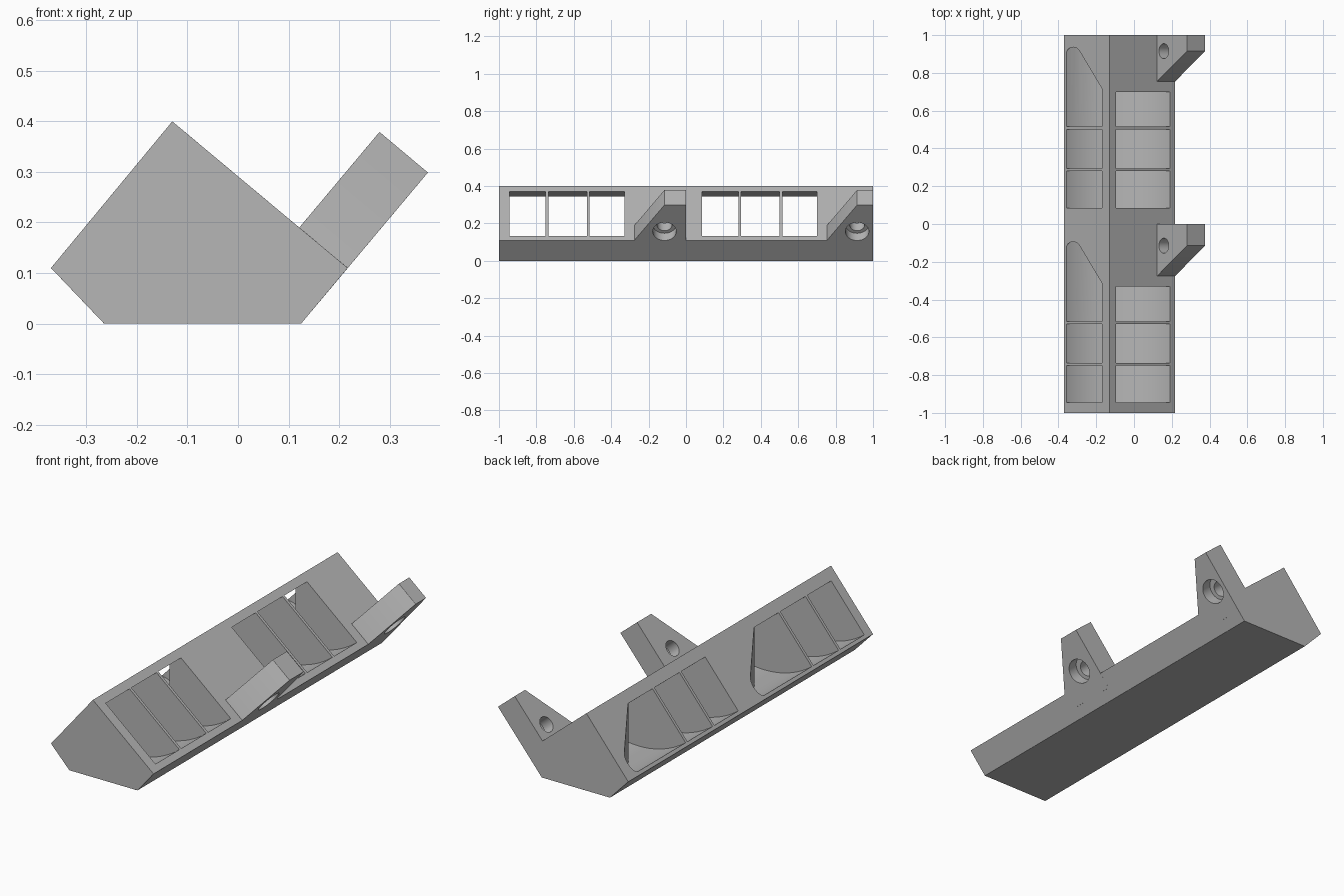
import bpy, bmesh, math
from mathutils import Vector, Matrix

if "Cube" in bpy.data.objects:
    bpy.data.objects.remove(bpy.data.objects["Cube"])

grey = bpy.data.materials.new("grey_plastic")
grey.diffuse_color = (0.47, 0.47, 0.47, 1)
grey.use_nodes = True
grey.node_tree.nodes["Principled BSDF"].inputs["Base Color"].default_value = grey.diffuse_color

TILT = math.radians(50)
UP = Vector((math.cos(TILT), 0, math.sin(TILT)))     # along the arms
OUT = Vector((-math.sin(TILT), 0, math.cos(TILT)))   # through the arms
CORNER = Vector((0.125, 0, 0))                       # lower right body edge


def prism(name, points, offset):
    """Extrude a closed planar outline by an offset vector."""
    bm = bmesh.new()
    lo = [bm.verts.new(p) for p in points]
    hi = [bm.verts.new(Vector(p) + Vector(offset)) for p in points]
    bm.faces.new(lo)
    bm.faces.new(hi[::-1])
    for i in range(len(lo)):
        j = (i + 1) % len(lo)
        bm.faces.new((lo[i], hi[i], hi[j], lo[j]))
    bmesh.ops.recalc_face_normals(bm, faces=bm.faces)
    mesh = bpy.data.meshes.new(name)
    bm.to_mesh(mesh)
    bm.free()
    mesh.materials.append(grey)
    ob = bpy.data.objects.new(name, mesh)
    bpy.context.collection.objects.link(ob)
    return ob


def apply(ob, kind, **settings):
    m = ob.modifiers.new(kind.lower(), kind)
    for k, v in settings.items():
        setattr(m, k, v)
    bpy.context.view_layer.objects.active = ob
    bpy.ops.object.modifier_apply(modifier=m.name)


def boolean(ob, tool, operation):
    apply(ob, 'BOOLEAN', object=tool, operation=operation, solver='EXACT')
    bpy.data.objects.remove(tool)


def on_arm(s, y, n=0.0):
    return CORNER + UP * s + OUT * n + Vector((0, y, 0))


def disc(s, y, n, r):
    """Circle lying in the plane of an arm."""
    return [on_arm(s + r * math.cos(a), y + r * math.sin(a), n)
            for a in (i * math.tau / 40 for i in range(40))]


# Body: five-sided wedge running front to back
outline = [(-0.37, 0.11), (-0.265, 0), (0.125, 0), (0.217, 0.11), (-0.13, 0.40)]
body = prism("body", [(x, -1, z) for x, z in outline], (0, 2, 0))

# Mounting arms, flush with the lower right slope
for base, tip, back in ((-0.275, -0.115, 0.0), (0.755, 0.915, 1.0)):
    arm = prism("arm", [on_arm(0.06, back), on_arm(0.39, back), on_arm(0.39, tip),
                        on_arm(0.145, base), on_arm(0.06, base)], OUT * 0.125)
    boolean(body, arm, 'UNION')

# Chamfer all outer edges
apply(body, 'DECIMATE', decimate_type='DISSOLVE', angle_limit=math.radians(1))
apply(body, 'BEVEL', width=0.011, segments=1, limit_method='ANGLE',
      angle_limit=math.radians(25))

# Tunnel section: curved floor, open to both upper slopes
R, CX, CZ = 0.45, -0.09, 0.485
floor = []
for i in range(25):
    x = -0.355 + i * 0.52 / 24
    floor.append(Vector((x, 0, CZ - math.sqrt(R * R - (x - CX) ** 2))))
right_low, right_high = Vector((0.19, 0, 0.133)), Vector((-0.095, 0, 0.371))
left_high, left_low = Vector((-0.16, 0, 0.345)), floor[0]
section = floor + [right_low, right_low + UP * 0.06, right_high + UP * 0.06,
                   right_high, left_high, left_high + OUT * 0.06,
                   left_low + OUT * 0.06]


def tunnel(y0, y1):
    return prism("tunnel", [p + Vector((0, y0, 0)) for p in section], (0, y1 - y0, 0))


for shift in (0, 1.03):
    # Two straight compartments
    boolean(body, tunnel(-0.945 + shift, -0.75 + shift), 'DIFFERENCE')
    boolean(body, tunnel(-0.735 + shift, -0.53 + shift), 'DIFFERENCE')
    # Third compartment with a slanted, rounded end on the left
    plan = [(-0.5, -0.6), (0.4, -0.6), (0.4, -0.33), (-0.16, -0.33)]
    for a in range(30, 181, 15):
        t = math.radians(a)
        plan.append((-0.322 + 0.038 * math.cos(t), -0.132 + 0.038 * math.sin(t)))
    plan.append((-0.5, -0.132))
    scoop = tunnel(-0.515 + shift, -0.05 + shift)
    limit = prism("limit", [(x, y + shift, -0.2) for x, y in plan], (0, 0, 1))
    boolean(scoop, limit, 'INTERSECT')
    boolean(body, scoop, 'DIFFERENCE')
    # Screw hole with counterbore on the outer side
    y = -0.115 + shift
    boolean(body, prism("hole", disc(0.2, y, -0.05, 0.04), OUT * 0.3), 'DIFFERENCE')
    boolean(body, prism("counterbore", disc(0.205, y, -0.05, 0.063), OUT * 0.11), 'DIFFERENCE')

# Shading
bpy.ops.object.select_all(action='DESELECT')
body.select_set(True)
bpy.context.view_layer.objects.active = body
bpy.ops.object.shade_smooth_by_angle(angle=math.radians(20))
